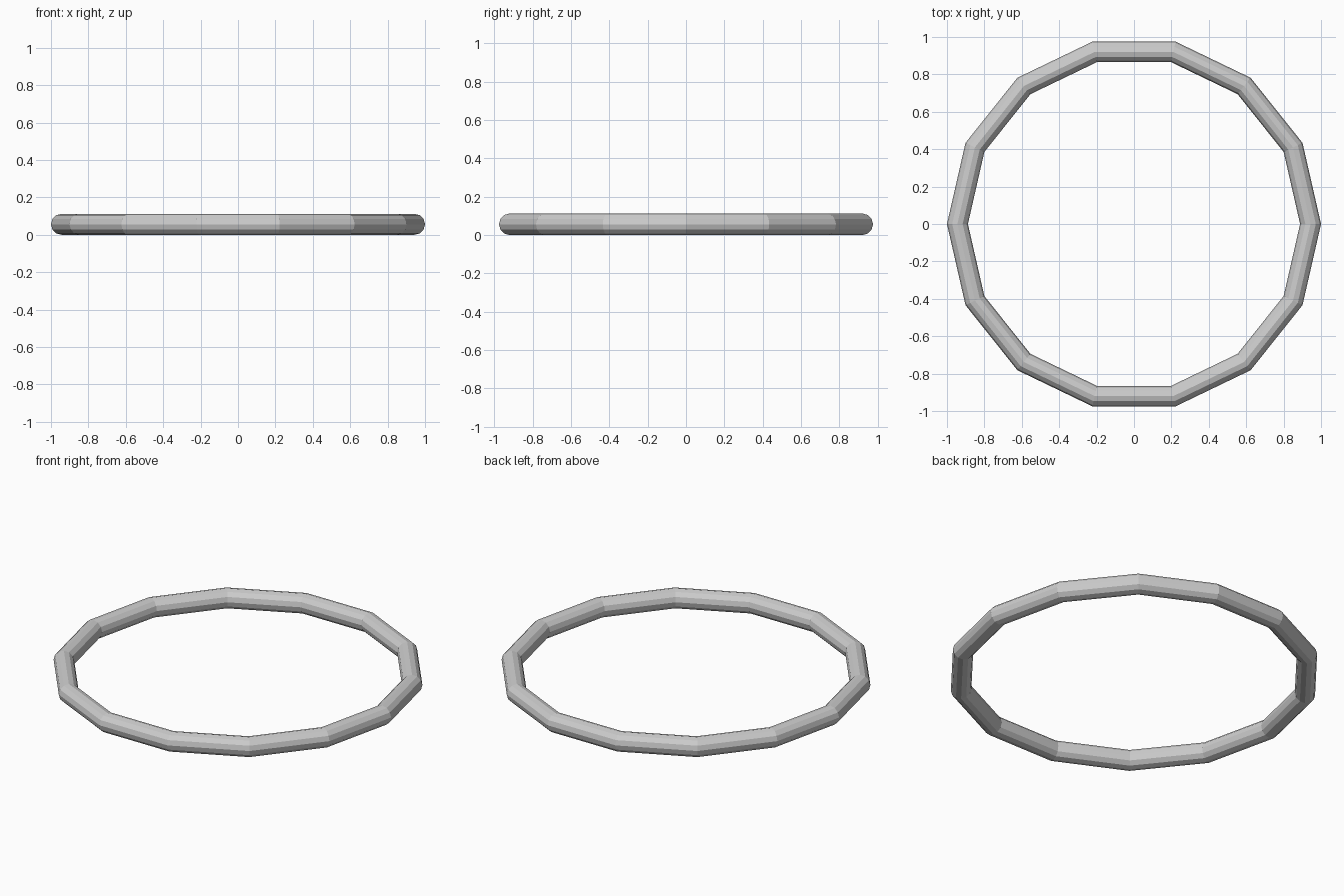
import bpy

if "Cube" in bpy.data.objects:
    bpy.data.objects.remove(bpy.data.objects["Cube"])

# Thin low-poly ring lying flat on the ground
TUBE = 0.056
bpy.ops.mesh.primitive_torus_add(
    major_segments=14, minor_segments=12,
    major_radius=1 - TUBE, minor_radius=TUBE,
    location=(0, 0, TUBE))
ring = bpy.context.object
ring.name = "ring"
bpy.ops.object.shade_flat()
